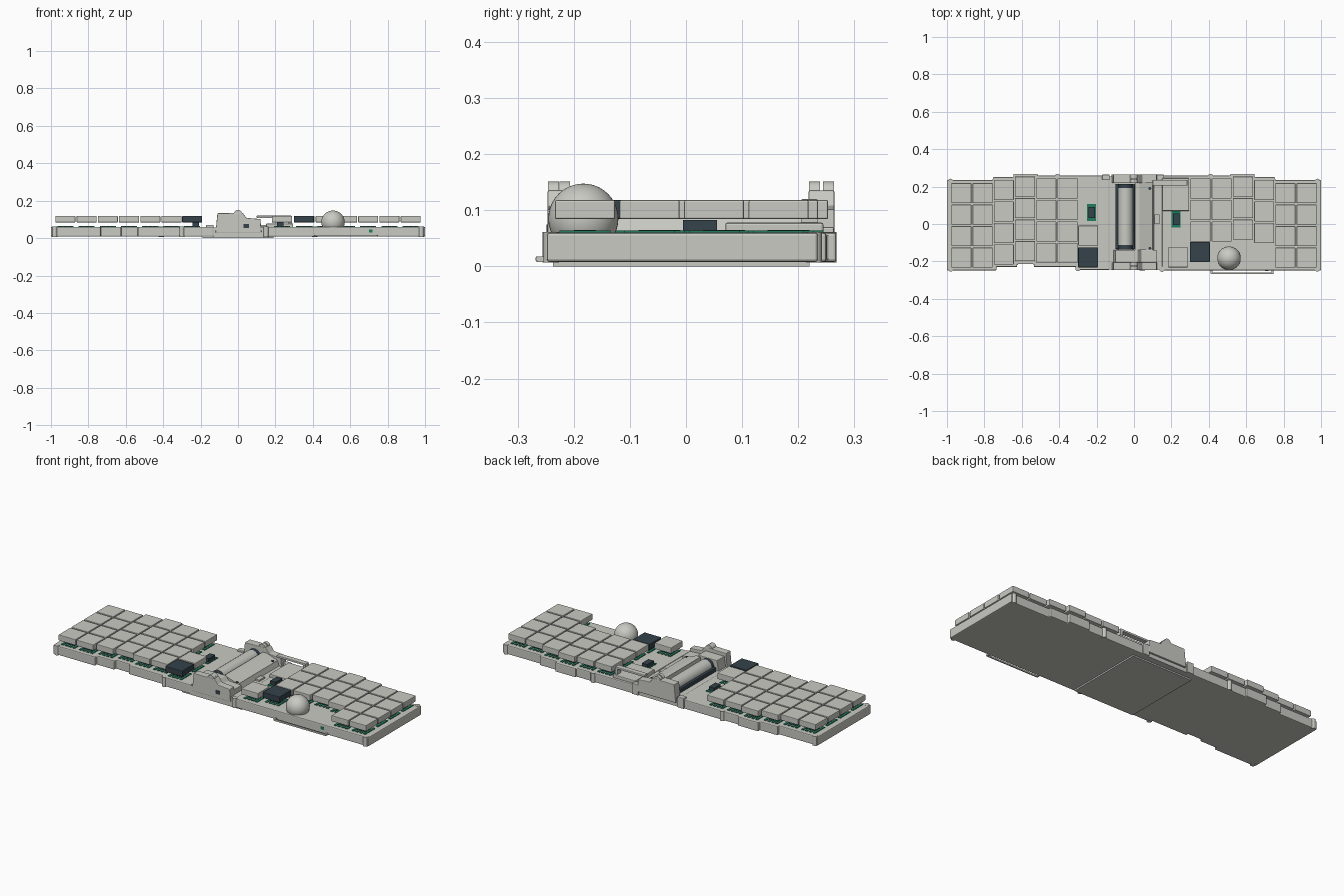
import bpy, bmesh, math
from mathutils import Vector

if "Cube" in bpy.data.objects:
    bpy.data.objects.remove(bpy.data.objects["Cube"])


def material(name, rgb):
    m = bpy.data.materials.new(name)
    m.use_nodes = True
    col = (*rgb, 1)
    m.diffuse_color = col
    m.node_tree.nodes["Principled BSDF"].inputs["Base Color"].default_value = col
    return m


GREY = material("warm_grey", (0.59, 0.59, 0.55))
DARK = material("dark_slate", (0.035, 0.055, 0.07))
GREEN = material("board_green", (0.015, 0.2, 0.11))


def finish(name, bm, mat, bevel=0):
    bmesh.ops.recalc_face_normals(bm, faces=bm.faces)
    me = bpy.data.meshes.new(name)
    bm.to_mesh(me)
    bm.free()
    ob = bpy.data.objects.new(name, me)
    me.materials.append(mat)
    bpy.context.collection.objects.link(ob)
    if bevel:
        mod = ob.modifiers.new("Bevel", "BEVEL")
        mod.width = bevel
        mod.segments = 2
        mod.limit_method = "ANGLE"
    return ob


def box(name, x, y, z, mat=GREY, bevel=0):
    bm = bmesh.new()
    bmesh.ops.create_cube(bm, size=1)
    for v in bm.verts:
        for i, (lo, hi) in enumerate((x, y, z)):
            v.co[i] = hi if v.co[i] > 0 else lo
    return finish(name, bm, mat, bevel)


def prism(name, points, axis, lo, hi, mat=GREY, bevel=0):
    """Extrude a flat outline along z (xy outline) or y (xz outline)."""
    bm = bmesh.new()
    place = (lambda a, b, h: (a, b, h)) if axis == "z" else (lambda a, b, h: (a, h, b))
    face = bm.faces.new([bm.verts.new(place(a, b, lo)) for a, b in points])
    ext = bmesh.ops.extrude_face_region(bm, geom=[face])
    for v in ext["geom"]:
        if isinstance(v, bmesh.types.BMVert):
            v.co += Vector(place(0, 0, hi - lo))
    return finish(name, bm, mat, bevel)


def cylinder(name, centre, radius, length, axis="z", mat=GREY, sides=24):
    bpy.ops.mesh.primitive_cylinder_add(
        vertices=sides, radius=radius, depth=length, location=centre,
        rotation=(math.pi / 2 if axis == "y" else 0, 0, 0))
    ob = bpy.context.object
    ob.name = name
    ob.data.materials.append(mat)
    bpy.ops.object.shade_smooth_by_angle()
    return ob


# Stepped cases
LOW, TOP = 0.008, 0.06
left_case = [(-1, .235), (-.755, .235), (-.755, .25), (-.645, .25), (-.645, .268),
             (-.515, .268), (-.515, .258), (-.13, .258), (-.13, -.245), (-.31, -.245),
             (-.31, -.23), (-.535, -.23), (-.535, -.215), (-.625, -.215),
             (-.625, -.23), (-.735, -.23), (-.735, -.248), (-1, -.248)]
right_case = [(.15, .258), (.515, .258), (.515, .268), (.645, .268), (.645, .25),
              (.755, .25), (.755, .235), (1, .235), (1, -.248), (.15, -.248)]
prism("left_case", left_case, "z", LOW, TOP, bevel=.006)
prism("right_case", right_case, "z", LOW, TOP, bevel=.006)

# Screw posts at the case corners
for x, y in ((-.98, .228), (-.98, -.24), (.98, .228), (.98, -.24),
             (-.41, .254), (-.3, -.238), (.41, .254), (.15, -.242)):
    cylinder("corner_post", (x, y, (LOW + TOP) / 2), .014, TOP - LOW + .002)


# Keycaps with contact strips on the deck below
PITCH, ROW, HALF = .1135, .115, .0535


def key(x, y, mat=GREY):
    box("keycap", (x - HALF, x + HALF), (y - HALF, y + HALF), (.084, .118), mat, .003)
    for i in range(4):
        sx = x + (i - 1.5) * .024
        box("contact_strip", (sx - .007, sx + .007), (y - .045, y + .045),
            (.058, .064), GREEN)
    box("switch_socket", (x - .03, x + .03), (y - .02, y + .02), (.058, .065), DARK)


tops = [.165, .165, .182, .2, .19, .19]
for i, top in enumerate(tops):
    x = .923 - i * PITCH
    for r in range(4):
        key(-x, top - r * ROW)
        if r < 3 or i < 2:
            key(x, top - r * ROW)
key(-.245, -.062)
key(-.245, -.178, DARK)
key(.235, -.178)
key(.352, -.15, DARK)

# Trackball with its tray and front guard
bpy.ops.mesh.primitive_uv_sphere_add(segments=40, ring_count=20, radius=.0625,
                                     location=(.508, -.183, .085))
ball = bpy.context.object
ball.name = "trackball"
ball.data.materials.append(GREY)
bpy.ops.object.shade_smooth_by_angle()
box("ball_guard", (.41, .745), (-.268, -.259), (LOW, .018), bevel=.003)
for x in (.415, .74):
    box("guard_end", (x - .005, x + .005), (-.265, -.24), (LOW, .018))
box("sensor_board", (.7, .72), (-.25, -.246), (.03, .045), GREEN)

# Centre bridge and underside plate
box("centre_bridge", (-.14, .16), (-.242, .255), (LOW, .056))
box("underside_plate", (-.19, .19), (-.237, .22), (0, LOW + .001))

# Battery lying in its dark cradle
box("battery_cradle", (-.1, .005), (-.135, .215), (.05, .078), DARK, .006)
cylinder("battery", (-.045, .04, .077), .04, .305, "y", GREY, 32)
for y in (-.124, .204):
    cylinder("battery_end", (-.045, y, .077), .038, .022, "y", DARK, 32)

# Sloping centre cover with screws
prism("centre_cover", [(.005, .05), (.005, .108), (.03, .108), (.098, .085), (.11, .05)],
      "y", -.14, .225)
for y in (-.13, .19):
    cylinder("cover_screw", (.085, y, .088), .008, .008, mat=DARK, sides=12)
box("cover_latch", (.11, .135), (0, .05), (.055, .065))

# Hinge brackets at both ends
bracket = [(-.12, .03), (-.11, .133), (.025, .135), (.045, .108), (.12, .102), (.125, .03)]
for lo, hi in ((-.247, -.205), (.218, .265)):
    prism("hinge_bracket", bracket, "y", lo, hi, bevel=.003)
    for y in (lo + .011, hi - .011):
        cylinder("hinge_knuckle", (0, y, .13), .021, .019, "y")
prism("front_end_block", [(-.11, .05), (-.1, .115), (.02, .115), (.04, .09), (.12, .085), (.12, .05)],
      "y", -.206, -.138, bevel=.003)
box("front_slot", (.03, .06), (-.249, -.24), (.055, .075), DARK)
for x in (-.15, .14):
    box("rear_hinge_foot", (x - .02, x + .02), (.235, .264), (LOW, .07), bevel=.003)

# Controller cover and its arm on the right deck
box("controller_cover", (.15, .295), (.07, .245), (.055, .078), bevel=.004)
box("controller_arm", (.1, .285), (.205, .235), (.108, .12), bevel=.003)
box("arm_post", (.27, .285), (.205, .235), (.07, .11))

# Small dark connectors on green boards
for x, y in ((-.226, .062), (.225, .025)):
    box("connector_board", (x - .024, x + .024), (y - .045, y + .045), (.057, .064), GREEN)
    box("connector", (x - .017, x + .017), (y - .03, y + .03), (.06, .083), DARK)
